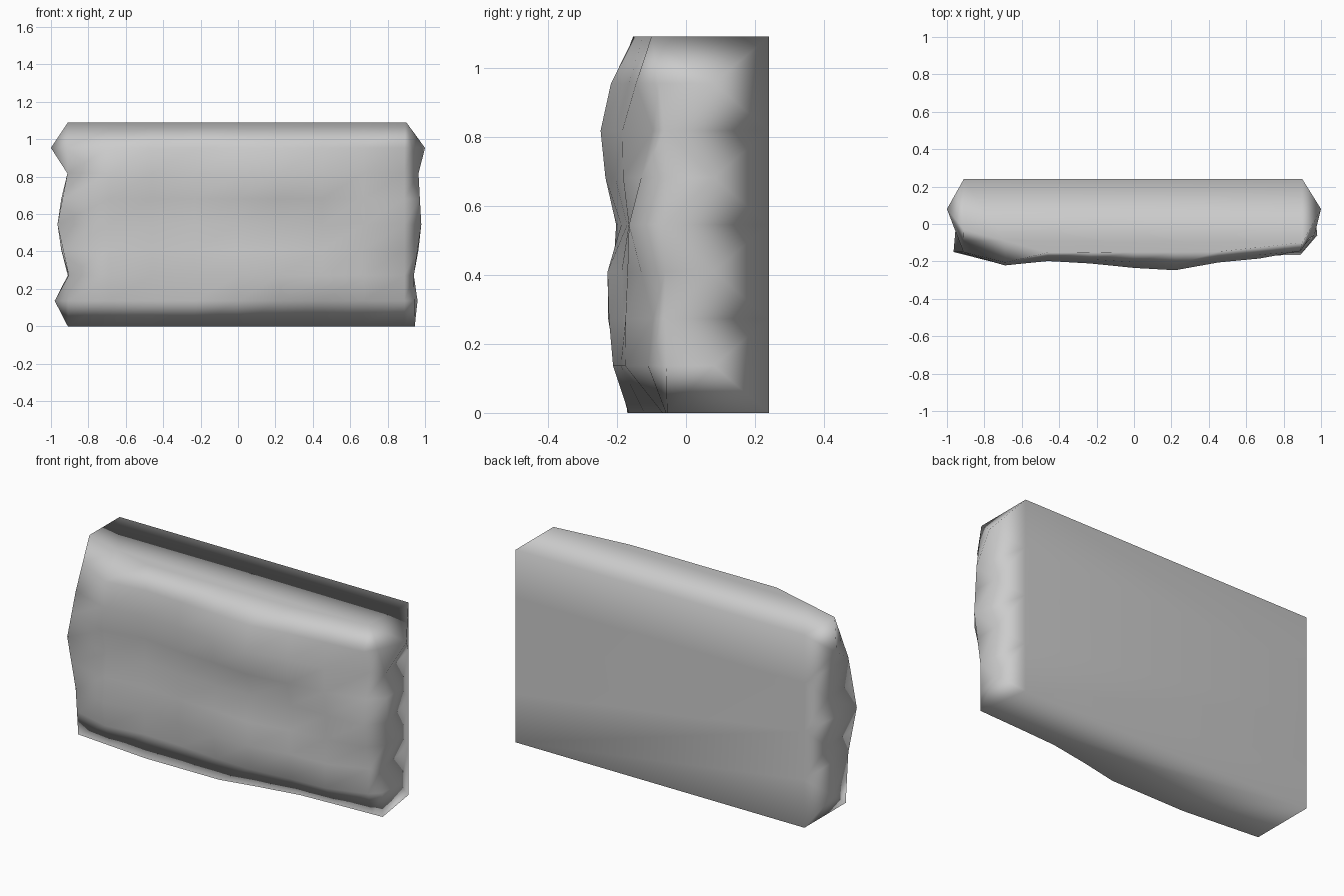
import bpy, bmesh, random

old = bpy.data.objects.get("Cube")
if old:
    bpy.data.objects.remove(old, do_unlink=True)

random.seed(4)
HEIGHT, BACK = 1.09, 0.24
ROWS = 9
last = ROWS - 1

# Swell of the rough front face, by column and by row
columns = [-.69, -.46, -.23, 0, .22, .45, .67]
col_depth = [.225, .195, .212, .226, .235, .207, .187]
row_depth = [0, .222, .232, .222, .212, .235, .24, .22, 0]
rim_bottom = [.15, .17, .168, .166, .12, .08, .068]
rim_top = [.09, .153, .152, .15, .15, .148, .125]

# Worn right margin of the front, from the bottom up
margin_x = .89
margin_depth = [.058, .11, .095, .13, .165, .13, .095, .145, .1]

# Chips (negative) and knobs (positive) by (row, column)
relief = {(6, 4): .01, (6, 3): .006, (4, 4): -.014, (4, 5): -.012,
          (3, 4): .008, (3, 2): .006, (2, 3): .008, (2, 5): -.012,
          (1, 2): -.012, (5, 1): -.01, (2, 1): -.01, (4, 0): -.008}

# Front edge of both ends as (outward, forward), on every second row
left_edge = [(.91, .13), (.905, .16), (.965, .15), (.912, .15), (.91, .03)]
right_edge = [(.945, .055), (.94, .06), (.98, .06), (.965, .06), (.9, .1)]

# Bulge at the centre of each end panel, from the bottom up
left_bulge = [.98, .945, .945, 1]
right_bulge = [.96, .965, .965, 1]

bm = bmesh.new()


def front_depth(row, col):
    if row == 0:
        return rim_bottom[col]
    if row == last:
        return rim_top[col]
    swell = col_depth[col] * row_depth[row] / max(row_depth)
    return swell + relief.get((row, col), 0) + random.uniform(-.007, .004)


def edge_point(edge, row):
    # Rows in between lie halfway along the straight edge
    a, b = edge[row // 2], edge[(row + 1) // 2]
    return (a[0] + b[0]) / 2, -(a[1] + b[1]) / 2


# Levels of the rough front, and the straight back edges
levels, backs = [], []
for r in range(ROWS):
    z = HEIGHT * r / last
    lx, ly = edge_point(left_edge, r)
    points = [(-lx, ly)]
    points += [(x, -front_depth(r, c)) for c, x in enumerate(columns)]
    points += [(margin_x, -margin_depth[r]), edge_point(right_edge, r)]
    levels.append([bm.verts.new((x, y, z)) for x, y in points])
    if r % 2 == 0:
        backs.append([bm.verts.new((x, BACK, z)) for x in (-.91, .9)])

# Rough front
for low, high in zip(levels, levels[1:]):
    for i in range(len(low) - 1):
        bm.faces.new((low[i], low[i + 1], high[i + 1], high[i]))

# Ends: each panel is a fan around its bulge
for side, edge, sign, bulge in ((0, 0, -1, left_bulge), (1, -1, 1, right_bulge)):
    for k, out in enumerate(bulge):
        r = 2 * k
        centre = bm.verts.new((sign * out, .08, HEIGHT * (r + 1) / last))
        ring = [levels[r + j][edge] for j in range(3)]
        ring += [backs[k + 1][side], backs[k][side]]
        for a, b in zip(ring, ring[1:] + ring[:1]):
            bm.faces.new((a, b, centre))

# Flat back, top and bottom
bm.faces.new([b[0] for b in backs] + [b[1] for b in reversed(backs)])
for level, back in ((levels[0], backs[0]), (levels[-1], backs[-1])):
    bm.faces.new(level + back[::-1])

bmesh.ops.recalc_face_normals(bm, faces=bm.faces)
for face in bm.faces:
    face.smooth = True

mesh = bpy.data.meshes.new("stone_slab")
bm.to_mesh(mesh)
bm.free()
slab = bpy.data.objects.new("stone_slab", mesh)
bpy.context.collection.objects.link(slab)

# Let the large flat faces lead the smooth shading
weighted = slab.modifiers.new("weighted_normals", 'WEIGHTED_NORMAL')
weighted.mode = 'FACE_AREA'

# Plain grey stone
grey = (.6, .6, .6, 1)
stone = bpy.data.materials.new("grey_stone")
stone.use_nodes = True
stone.diffuse_color = grey
stone.node_tree.nodes["Principled BSDF"].inputs["Base Color"].default_value = grey
mesh.materials.append(stone)
